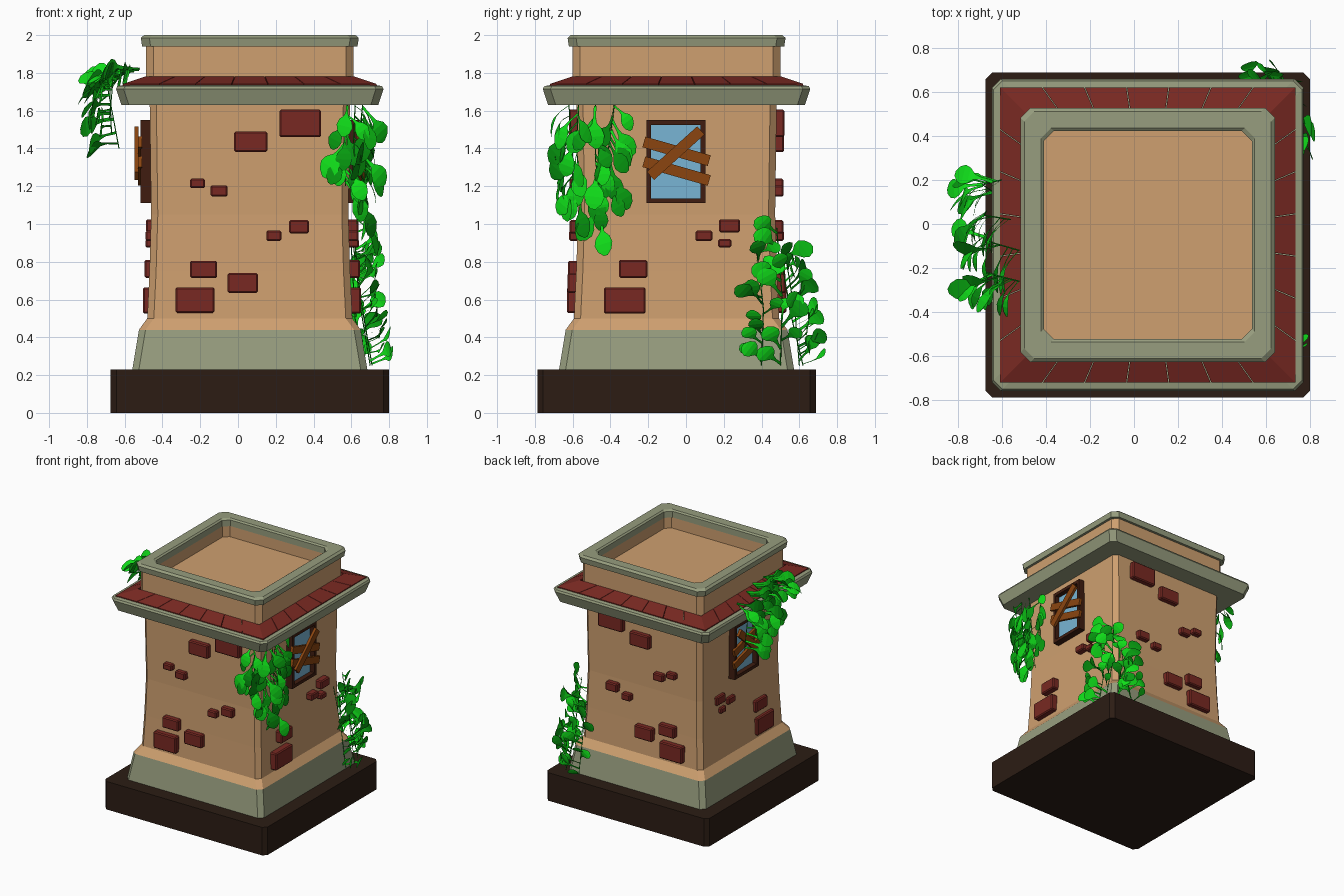
import bpy, bmesh, math, random
from mathutils import Vector, Matrix

if "Cube" in bpy.data.objects:
    bpy.data.objects.remove(bpy.data.objects["Cube"])

random.seed(4)
CX, CY = 0.0625, -0.05


def mat(name, r, g, b):
    m = bpy.data.materials.new(name)
    m.diffuse_color = (r, g, b, 1)
    m.use_nodes = True
    m.node_tree.nodes["Principled BSDF"].inputs["Base Color"].default_value = m.diffuse_color
    return m


TAN = mat("plaster", .62, .35, .16)
STONE = mat("stone", .31, .34, .21)
DARK = mat("dark_wood", .025, .012, .007)
RED = mat("brick_red", .19, .022, .016)
FRAME = mat("frame_brown", .05, .012, .005)
PLANK = mat("plank_brown", .26, .06, .005)
GLASS = mat("glass_blue", .19, .46, .66)
LEAF = mat("leaf_green", .005, .72, .01)
LEAF2 = mat("leaf_dark", .002, .32, .005)


def finish(name, bm, *mats):
    bmesh.ops.recalc_face_normals(bm, faces=bm.faces)
    me = bpy.data.meshes.new(name)
    bm.to_mesh(me)
    bm.free()
    for m in mats:
        me.materials.append(m)
    ob = bpy.data.objects.new(name, me)
    bpy.context.collection.objects.link(ob)
    return ob


def loft(name, prof, m, ch=.035, loop=False):
    """Stack of chamfered square rings given as (half width, z)."""
    bm = bmesh.new()
    rings = []
    for h, z in prof:
        k = h - ch
        pts = [(h, -k), (h, k), (k, h), (-k, h), (-h, k), (-h, -k), (-k, -h), (k, -h)]
        rings.append([bm.verts.new((CX + x, CY + y, z)) for x, y in pts])
    pairs = list(zip(rings, rings[1:]))
    if loop:
        pairs.append((rings[-1], rings[0]))
    for a, b in pairs:
        for i in range(8):
            j = (i + 1) % 8
            bm.faces.new((a[i], a[j], b[j], b[i]))
    if not loop:
        bm.faces.new(rings[0])
        bm.faces.new(rings[-1])
    return finish(name, bm, m)


def box(bm, center, size, rot=0):
    M = Matrix.Translation(center) @ Matrix.Rotation(rot, 4, 'X') @ Matrix.Diagonal((*size, 1))
    bmesh.ops.create_cube(bm, size=1, matrix=M)


def wall_half(z):
    return .543 - .021 * (z - .5) / .55 if z < 1.05 else .522 + .008 * (z - 1.05) / .58


# tower body
loft("base_slab", [(.737, 0), (.737, .23)], DARK, .03)
loft("plinth", [(.622, .23), (.587, .44)], STONE)
loft("wall", [(.587, .44), (.543, .5), (.531, .75), (.522, 1.05), (.53, 1.64)], TAN)
loft("cornice", [(.48, 1.63), (.68, 1.63), (.708, 1.715), (.7, 1.73), (.67, 1.735), (.48, 1.735)],
     STONE, .04, True)
loft("parapet", [(.55, 1.73), (.55, 1.95), (.475, 1.95), (.475, 1.85)], TAN, .04)
loft("parapet_cap", [(.55, 1.94), (.57, 1.94), (.577, 1.985), (.56, 2), (.485, 2), (.472, 1.99), (.472, 1.94)],
     STONE, .045, True)

# roof tiles: seven slanted wedges per side
bm = bmesh.new()
for s in range(4):
    R = Matrix.Translation((CX, CY, 0)) @ Matrix.Rotation(s * math.pi / 2, 4, 'Z')
    for i in range(7):
        e = .003 if i else 0
        f = .003 if i < 6 else 0
        a, b = -1 + 2 * i / 7 + e, -1 + 2 * (i + 1) / 7 - f
        top = [(a * .67, -.67, 1.742), (b * .67, -.67, 1.742), (b * .55, -.55, 1.782), (a * .55, -.55, 1.782)]
        t = [bm.verts.new(R @ Vector(p)) for p in top]
        u = [bm.verts.new(R @ Vector((p[0], p[1], 1.72))) for p in top]
        bm.faces.new(t)
        bm.faces.new(u[::-1])
        for k in range(4):
            bm.faces.new((u[k], u[(k + 1) % 4], t[(k + 1) % 4], t[k]))
finish("roof_tiles", bm, RED)

# loose bricks: (u0, u1, z0, z1), mirrored front/back and right/left
FRONT = [(.22, .44, 1.46, 1.605), (-.02, .155, 1.38, 1.49), (-.255, -.175, 1.19, 1.24),
         (-.145, -.055, 1.145, 1.205), (.27, .375, .95, 1.02), (.15, .23, .91, .965),
         (-.255, -.11, .715, .805), (-.055, .105, .635, .74), (-.33, -.125, .53, .665)]
SIDE = [(-.355, -.205, .715, .81), (-.435, -.215, .525, .665), (.05, .14, .91, .965),
        (.175, .285, .955, 1.025), (.17, .24, .875, .92)]
bm = bmesh.new()
for sg in (-1, 1):
    for u0, u1, z0, z1 in FRONT:
        d = wall_half((z0 + z1) / 2)
        box(bm, ((u0 + u1) / 2, CY + sg * d, (z0 + z1) / 2), (u1 - u0, .084, z1 - z0))
    for u0, u1, z0, z1 in SIDE:
        d = wall_half((z0 + z1) / 2) + (.008 if sg > 0 else -.017)
        box(bm, (CX + sg * d, (u0 + u1) / 2, (z0 + z1) / 2), (.084, u1 - u0, z1 - z0))
ob = finish("bricks", bm, RED)
bv = ob.modifiers.new("bevel", 'BEVEL')
bv.width = .008
bv.segments = 1

# boarded windows on both sides
for sg, side in ((1, "right"), (-1, "left")):
    X = CX + sg * .54
    bm = bmesh.new()
    for y in (-.197, .09):
        box(bm, (X, y, 1.33), (.076, .026, .44))
    for z in (1.123, 1.537):
        box(bm, (X, -.053, z), (.076, .28, .026))
    finish(side + "_window_frame", bm, FRAME)
    bm = bmesh.new()
    box(bm, (CX + sg * .525, -.053, 1.33), (.03, .28, .41))
    finish(side + "_window_glass", bm, GLASS)
    bm = bmesh.new()
    for dx, y, z, L, ang in ((.042, -.05, 1.385, .36, -16), (.042, -.05, 1.28, .36, -16), (.06, -.055, 1.375, .36, 42)):
        box(bm, (X + sg * dx, y, z), (.022, L, .058), math.radians(ang))
    finish(side + "_window_planks", bm, PLANK)

# ivy: spoon-shaped leaves growing along thin vines
SPOON = [(0, .007), (.28, .006), (.45, .012), (.6, .036), (.75, .045), (.9, .034), (1, .01)]


def leaf(bm, p, d, n, L):
    d = d.normalized()
    s = d.cross(n).normalized()
    n = s.cross(d)
    prev, mi = None, random.random() < .35
    for t, w in SPOON:
        c = p + d * L * t + n * .04 * math.sin(t * 2.6) - Vector((0, 0, .03 * t * t))
        w *= L / .17
        row = [bm.verts.new(c + s * w), bm.verts.new(c - s * w)]
        if prev:
            bm.faces.new((prev[0], prev[1], row[1], row[0])).material_index = mi
        prev = row


def ivy(name, vines, count, bias, size, spread=.8):
    """vines: (path points, outward direction)"""
    bm = bmesh.new()
    cu = bpy.data.curves.new(name + "_vines", 'CURVE')
    cu.dimensions = '3D'
    cu.bevel_depth = .003
    cu.bevel_resolution = 0
    cu.materials.append(LEAF2)
    for path, out in vines:
        path, out = [Vector(p) for p in path], Vector(out).normalized()
        sp = cu.splines.new('POLY')
        sp.points.add(len(path) - 1)
        for q, p in zip(sp.points, path):
            q.co = (*p, 1)
        side = out.cross(Vector((0, 0, 1)))
        for i in range(count):
            f = (i + random.random() * .6) / count * (len(path) - 1)
            k = min(int(f), len(path) - 2)
            p = path[k].lerp(path[k + 1], f - k)
            d = Vector(bias) + side * random.uniform(-spread, spread) + out * random.uniform(.05, .45)
            leaf(bm, p, d, out + side * random.uniform(-.6, .6), size * random.uniform(.75, 1.15))
    finish(name + "_leaves", bm, LEAF, LEAF2)
    bpy.context.collection.objects.link(bpy.data.objects.new(name + "_vines", cu))


# front right corner, hanging from the cornice
ivy("corner_ivy", [
    ([(.62, -.38, 1.63), (.61, -.41, 1.4), (.61, -.40, 1.15)], (1, 0, 0)),
    ([(.66, -.48, 1.63), (.63, -.48, 1.35), (.63, -.44, 1.0)], (1, -.1, 0)),
    ([(.66, -.57, 1.63), (.64, -.58, 1.4), (.62, -.55, 1.12)], (1, -.8, 0)),
    ([(.58, -.62, 1.63), (.57, -.6, 1.4), (.57, -.6, 1.2)], (.1, -1, 0))], 12, (0, 0, -.8), .18, .85)
# back right corner, climbing from the base
ivy("climbing_ivy", [
    ([(.7, .4, .25), (.65, .41, .55), (.61, .37, .9)], (1, 0, 0)),
    ([(.71, .5, .25), (.65, .51, .6), (.61, .48, .98)], (1, .2, 0)),
    ([(.67, .6, .25), (.62, .58, .5), (.6, .52, .88)], (.7, 1, 0)),
    ([(.54, .62, .25), (.55, .56, .5), (.56, .51, .78)], (.1, 1, 0))], 12, (0, 0, .55), .19, .85)
# left side, spilling over the roof
ivy("roof_ivy", [
    ([(-.52, -.26, 1.82), (-.6, -.24, 1.82), (-.67, -.22, 1.72)], (-1, 0, .3)),
    ([(-.52, -.12, 1.82), (-.66, -.08, 1.78), (-.68, -.04, 1.56)], (-1, 0, .2)),
    ([(-.56, .02, 1.82), (-.68, .04, 1.76), (-.67, .06, 1.48)], (-1, 0, .1)),
    ([(-.6, .2, 1.8), (-.69, .18, 1.72), (-.63, .14, 1.4)], (-1, 0, 0))], 11, (0, -.5, -.1), .19, .6)
